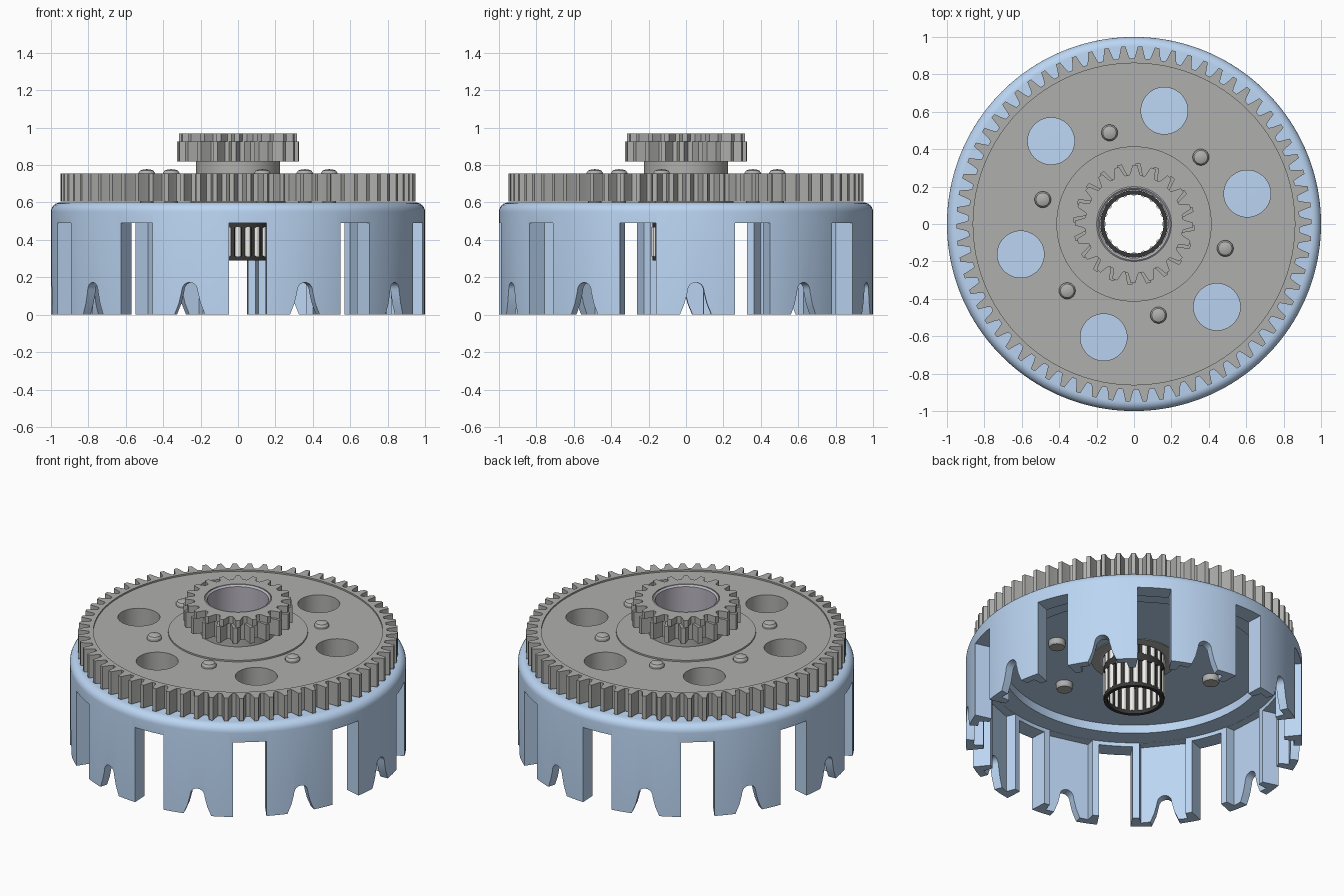
import bpy, bmesh
from math import sin, cos, pi, radians
from mathutils import Matrix

if "Cube" in bpy.data.objects:
    bpy.data.objects.remove(bpy.data.objects["Cube"])


def material(name, rgb):
    m = bpy.data.materials.new(name)
    m.diffuse_color = (*rgb, 1)
    m.use_nodes = True
    m.node_tree.nodes["Principled BSDF"].inputs["Base Color"].default_value = m.diffuse_color
    return m


BLUE = material("basket_blue", (0.50, 0.67, 0.90))
STEEL = material("gear_steel", (0.43, 0.43, 0.42))
BUSH = material("bushing_grey", (0.48, 0.46, 0.52))
BLACK = material("cage_black", (0.04, 0.04, 0.04))
WHITE = material("roller_white", (0.88, 0.87, 0.84))


def finish(bm, name, mat=None):
    bmesh.ops.recalc_face_normals(bm, faces=bm.faces)
    me = bpy.data.meshes.new(name)
    bm.to_mesh(me)
    bm.free()
    ob = bpy.data.objects.new(name, me)
    bpy.context.collection.objects.link(ob)
    if mat:
        me.materials.append(mat)
    return ob


def add_lathe(bm, profile, n=96, at=(0, 0)):
    """Closed (r, z) outline turned about a vertical axis."""
    rings = []
    for i in range(n):
        a = 2 * pi * i / n
        rings.append([bm.verts.new((at[0] + r * cos(a), at[1] + r * sin(a), z)) for r, z in profile])
    k = len(profile)
    for i in range(n):
        p, q = rings[i], rings[(i + 1) % n]
        for j in range(k):
            bm.faces.new((p[j], q[j], q[(j + 1) % k], p[(j + 1) % k]))
    bmesh.ops.remove_doubles(bm, verts=bm.verts, dist=1e-5)


def add_prism(bm, outline, matrix, depth):
    """Outline in local xy extruded along local z."""
    lo = [bm.verts.new(matrix @ Matrix.Translation((x, y, 0)).translation) for x, y in outline]
    face = bm.faces.new(lo)
    new = bmesh.ops.extrude_face_region(bm, geom=[face])["geom"]
    shift = matrix.to_3x3().col[2] * depth
    bmesh.ops.translate(bm, vec=shift, verts=[g for g in new if isinstance(g, bmesh.types.BMVert)])


def add_cyl(bm, r, z0, z1, x=0, y=0, n=48):
    bmesh.ops.create_cone(bm, cap_ends=True, segments=n, radius1=r, radius2=r, depth=z1 - z0,
                          matrix=Matrix.Translation((x, y, (z0 + z1) / 2)))


def cut(ob, bm):
    cutter = finish(bm, "cutter")
    cutter.hide_render = True
    mod = ob.modifiers.new("cut", 'BOOLEAN')
    mod.operation, mod.solver, mod.object = 'DIFFERENCE', 'EXACT', cutter
    bpy.context.view_layer.objects.active = ob
    bpy.ops.object.modifier_apply(modifier=mod.name)
    bpy.data.objects.remove(cutter)


def smooth(ob, angle=25):
    bpy.ops.object.select_all(action='DESELECT')
    ob.select_set(True)
    bpy.context.view_layer.objects.active = ob
    bpy.ops.object.shade_smooth_by_angle(angle=radians(angle))


def radial(deg):
    """Frame with x tangential, y up, z pointing outwards."""
    a = radians(deg)
    return Matrix(((-sin(a), 0, cos(a), 0), (cos(a), 0, sin(a), 0), (0, 1, 0, 0), (0, 0, 0, 1)))


def gear_outline(teeth, root, tip, phase):
    pts = []
    for i in range(teeth):
        for f, r in ((-.36, root), (-.27, root + .3 * (tip - root)), (-.13, tip),
                     (.13, tip), (.27, root + .3 * (tip - root)), (.36, root)):
            a = radians(phase) + 2 * pi * (i + f) / teeth
            pts.append((r * cos(a), r * sin(a)))
    return pts


# Basket: turned cup, then slots, finger pockets and arched notches
bm = bmesh.new()
fillet = [(.95 + .05 * sin(t * pi / 12), .55 + .05 * cos(t * pi / 12)) for t in range(7)]
add_lathe(bm, [(.255, .60)] + fillet + [(1, 0), (.895, 0), (.895, .515), (.78, .515),
                                      (.78, .57), (.255, .57)], 160)
basket = finish(bm, "clutch_basket", BLUE)

slots, pockets, notches = bmesh.new(), bmesh.new(), bmesh.new()
arch = [(-.085, -.05), (-.085, 0), (-.06, .06), (-.045, .12)]
arch += [(.043 * cos(radians(t)), .13 + .043 * sin(radians(t))) for t in range(170, 0, -20)]
arch += [(.045, .12), (.06, .06), (.085, 0), (.085, -.05)]
for k in range(10):
    deg = -87 + 36 * k
    box = Matrix.Translation(radial(deg).col[2].to_3d() * .8) @ radial(deg)
    add_prism(slots, [(-.1, -.1), (.1, -.1), (.1, .49), (-.1, .49)], box, .4)
    mid = Matrix.Translation(radial(deg + 18).col[2].to_3d() * .8) @ radial(deg + 18)
    add_prism(pockets, [(-.14, -.1), (.14, -.1), (.14, .514), (-.14, .514)], mid, .145)
    add_prism(notches, arch, mid, .4)
for c in (slots, pockets, notches):
    cut(basket, c)
smooth(basket)

# Large gear: toothed plate with recessed web, six windows and a bore
bm = bmesh.new()
add_prism(bm, gear_outline(66, .885, .95, 88), Matrix.Translation((0, 0, .605)), .15)
gear = finish(bm, "primary_gear", STEEL)
bm = bmesh.new()
for k in range(6):
    a = radians(15 + 60 * k)
    add_cyl(bm, .125, .5, .9, .627 * cos(a), .627 * sin(a))
add_cyl(bm, .2, .5, .9, n=64)
cut(gear, bm)
bm = bmesh.new()
add_lathe(bm, [(.415, .745), (.86, .745), (.86, .8), (.415, .8)])
cut(gear, bm)
smooth(gear, 20)

# Hub sleeve joining the large gear to the pinion
bm = bmesh.new()
add_lathe(bm, [(.2, .565), (.255, .565), (.255, .65), (.225, .65), (.225, .83), (.2, .83)])
smooth(finish(bm, "hub_sleeve", STEEL))

# Pinion: two stacked toothed rings, slightly offset
for name, z, h, tip, phase in (("pinion_lower", .82, .105, .325, 86), ("pinion_upper", .925, .045, .315, 89)):
    bm = bmesh.new()
    add_prism(bm, gear_outline(20, .262, tip, phase), Matrix.Translation((0, 0, z)), h)
    ob = finish(bm, name, STEEL)
    bm = bmesh.new()
    add_cyl(bm, .2, .5, 1.2, n=64)
    cut(ob, bm)
    smooth(ob, 20)

# Bushing lining the bore
bm = bmesh.new()
add_lathe(bm, [(.182, .57), (.2, .565), (.2, .965), (.193, .97), (.182, .96)])
smooth(finish(bm, "bore_bushing", BUSH))

# Rivets with domed upper heads and flat lower heads
bm = bmesh.new()
for k in range(6):
    a = radians(45 + 60 * k)
    add_lathe(bm, [(0, .53), (.045, .53), (.05, .54), (.05, .575), (.035, .575), (.035, .74),
                   (.044, .74), (.044, .758), (.036, .77), (.02, .776), (0, .778)],
              24, (.505 * cos(a), .505 * sin(a)))
smooth(finish(bm, "rivets", STEEL))

# Needle bearings: two stacked cages with bars and rollers
cage, rollers = bmesh.new(), bmesh.new()
for z in (.29, .49):
    for z0 in (z, z + .175):
        add_lathe(cage, [(.158, z0), (.18, z0), (.18, z0 + .025), (.158, z0 + .025)], 80)
    for k in range(20):
        a = 2 * pi * k / 20
        add_cyl(rollers, .0165, z + .02, z + .18, .167 * cos(a), .167 * sin(a), 14)
        rot = Matrix.Rotation(a + pi / 20, 4, 'Z') @ Matrix.Translation((.168, 0, z + .1))
        bmesh.ops.create_cube(cage, size=1, matrix=rot @ Matrix.Diagonal((.018, .018, .17, 1)))
smooth(finish(cage, "bearing_cages", BLACK))
smooth(finish(rollers, "bearing_rollers", WHITE))
